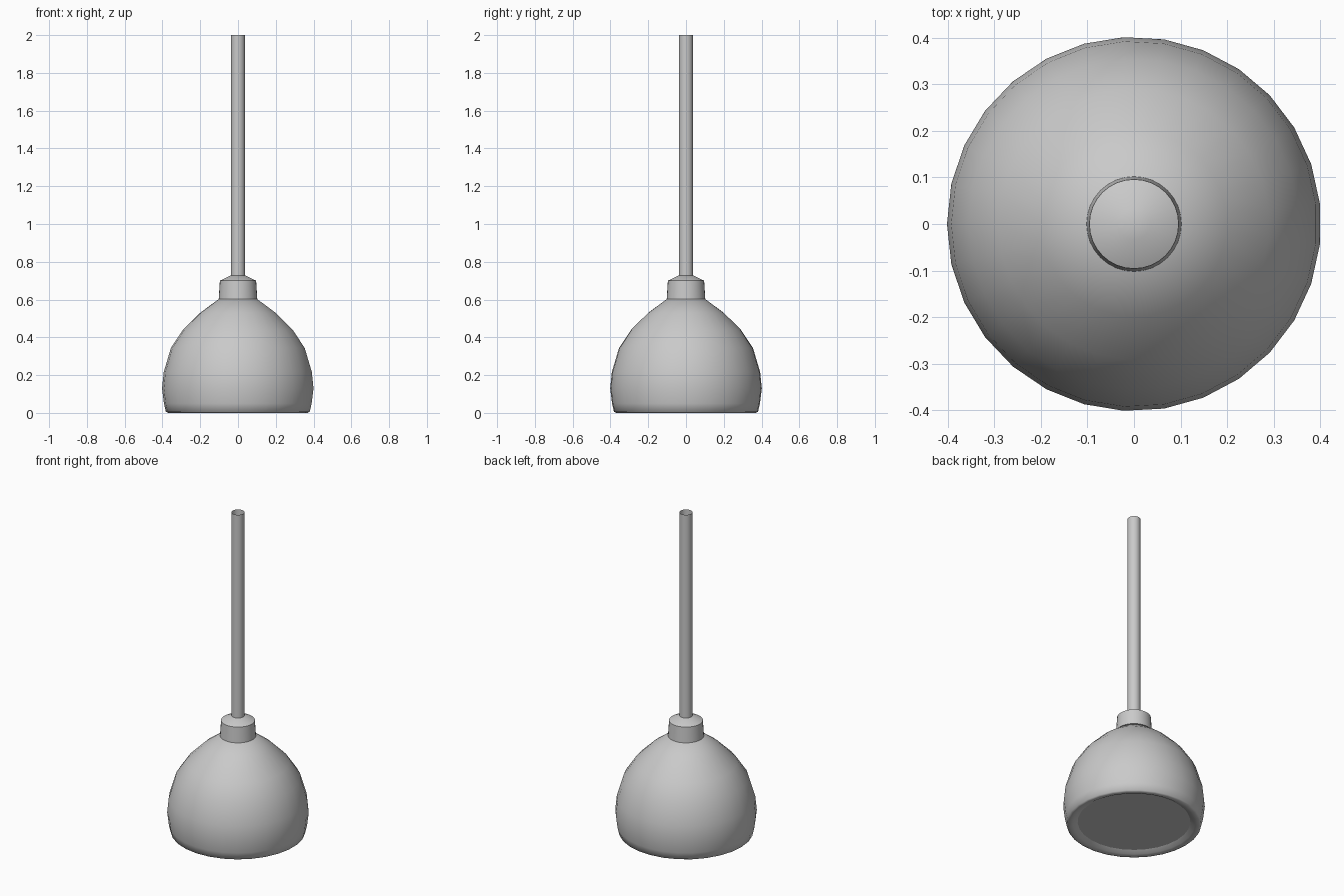
import bpy
import bmesh
from math import cos, sin, pi, radians

if "Cube" in bpy.data.objects:
    bpy.data.objects.remove(bpy.data.objects["Cube"], do_unlink=True)

# One plain grey for the whole lamp
grey = bpy.data.materials.new("plain grey")
grey.use_nodes = True
colour = (0.588, 0.588, 0.588, 1)
grey.diffuse_color = colour
grey.node_tree.nodes["Principled BSDF"].inputs["Base Color"].default_value = colour


def lathe(name, profile, sides, cap_start=False, cap_end=False, sharp=40):
    """Turn a bottom-to-top (radius, height) profile about the z axis."""
    bm = bmesh.new()
    rings = []
    for r, z in profile:
        angles = [pi + 2 * pi * i / sides for i in range(sides)]
        rings.append([bm.verts.new((r * cos(a), r * sin(a), z)) for a in angles])
    for low, high in zip(rings, rings[1:]):
        for i in range(sides):
            j = (i + 1) % sides
            bm.faces.new((low[i], low[j], high[j], high[i]))
    if cap_start:
        bm.faces.new(rings[0][::-1])
    if cap_end:
        bm.faces.new(rings[-1])
    mesh = bpy.data.meshes.new(name)
    bm.to_mesh(mesh)
    bm.free()
    mesh.materials.append(grey)
    obj = bpy.data.objects.new(name, mesh)
    bpy.context.collection.objects.link(obj)
    bpy.ops.object.select_all(action="DESELECT")
    obj.select_set(True)
    bpy.context.view_layer.objects.active = obj
    bpy.ops.object.shade_smooth_by_angle(angle=radians(sharp))
    return obj


# Domed shade with a rolled lower rim
shade = [(0.32, 0.02), (0.345, 0.006), (0.37, 0.0), (0.382, 0.006), (0.392, 0.05),
         (0.402, 0.13), (0.393, 0.217), (0.355, 0.344), (0.291, 0.44),
         (0.2, 0.53), (0.1, 0.604)]
lathe("lamp_shade", shade, 29, cap_end=True, sharp=60)

# Flat diffuser closing the opening
lathe("diffuser", [(0.32, 0.02), (0.32, 0.022)], 29, cap_start=True, cap_end=True)

# Collar with a sloped top
lathe("collar", [(0.102, 0.604), (0.096, 0.7), (0.034, 0.73)], 32,
      cap_start=True, cap_end=True, sharp=30)

# Hanging tube, open at the top
lathe("hanging_tube", [(0.037, 0.725), (0.037, 2.0)], 24)
